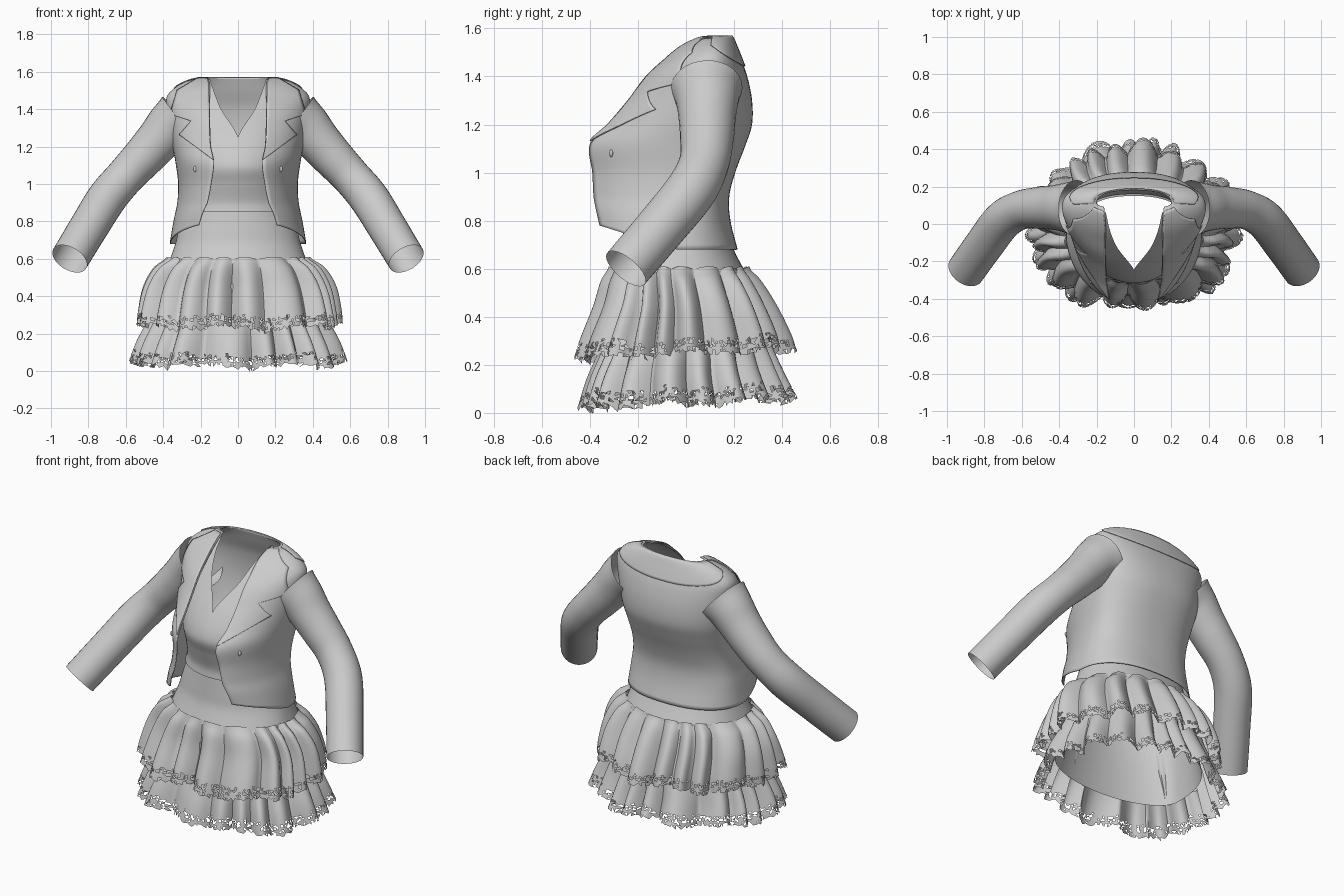
import bpy, bmesh, math, random
from mathutils import Vector

random.seed(4)
if "Cube" in bpy.data.objects:
    bpy.data.objects.remove(bpy.data.objects["Cube"], do_unlink=True)

cloth = bpy.data.materials.new("light_grey_cloth")
cloth.use_nodes = True
GREY = (0.6, 0.6, 0.6, 1)
cloth.diffuse_color = GREY
cloth.node_tree.nodes["Principled BSDF"].inputs["Base Color"].default_value = GREY


def table(k, rows, smooth=True):
    """Interpolate the columns of rows (first column is the key)."""
    k = min(max(k, rows[0][0]), rows[-1][0])
    i = max(n for n in range(len(rows) - 1) if rows[n][0] <= k)
    a, b = rows[i], rows[i + 1]
    h = b[0] - a[0]
    f = (k - a[0]) / h
    p, q = rows[max(i - 1, 0)], rows[min(i + 2, len(rows) - 1)]
    out = []
    for c in range(1, len(a)):
        line = a[c] + (b[c] - a[c]) * f
        if smooth:
            m0 = (b[c] - p[c]) / (b[0] - p[0]) * h
            m1 = (q[c] - a[c]) / (q[0] - a[0]) * h
            d = b[c] - a[c]
            line += f * (1 - f) * ((1 - f) * (m0 - d) - f * (m1 - d))
        out.append(line)
    return out


def span(a, b, n):
    return [a + (b - a) * i / n for i in range(n + 1)]


def sheet(name, rows, closed=False, thick=0, mirror=False, hole=None):
    """Skin a grid of points; hole(row) gives the chance of dropping a triangle."""
    bm = bmesh.new()
    grid = [[bm.verts.new(p) for p in row] for row in rows]
    n = len(grid[0])
    for i in range(len(grid) - 1):
        for j in range(n if closed else n - 1):
            k = (j + 1) % n
            a, b, c, d = grid[i][j], grid[i][k], grid[i + 1][k], grid[i + 1][j]
            if hole and hole(i):
                halves = [(a, b, c), (a, c, d)] if j % 2 else [(a, b, d), (b, c, d)]
                for tri in halves:
                    if random.random() > hole(i):
                        bm.faces.new(tri)
            else:
                bm.faces.new((a, b, c, d))
    bmesh.ops.remove_doubles(bm, verts=bm.verts, dist=0.0004)
    loose = [v for v in bm.verts if not v.link_faces]
    bmesh.ops.delete(bm, geom=loose, context='VERTS')
    me = bpy.data.meshes.new(name)
    bm.to_mesh(me)
    bm.free()
    ob = bpy.data.objects.new(name, me)
    bpy.context.collection.objects.link(ob)
    me.materials.append(cloth)
    if thick:
        ob.modifiers.new("thickness", 'SOLIDIFY').thickness = thick
    if mirror:
        ob.modifiers.new("mirror", 'MIRROR')
    bpy.ops.object.select_all(action='DESELECT')
    ob.select_set(True)
    bpy.context.view_layer.objects.active = ob
    bpy.ops.object.shade_smooth_by_angle(angle=math.radians(50))


def centre_y(z):
    return -0.04 + 0.15 * (z - 0.7) / 0.87


def body(z, t, rows, lift=0, out=0):
    """Point on a torso shell; t is 0 at the front, pi at the back."""
    w, front, back, gap = table(z, rows)
    cy = centre_y(z)
    t0 = math.asin(min(max(gap, 0) / w, 0.95))
    s, c = math.sin(t), math.cos(t)
    if c > 0:
        x, y = w * s, cy - (cy - front) / math.cos(t0) * c
        z += lift * min(1, max(0, (0.9 - z) / 0.22)) * c / math.cos(t0)
    else:
        x = w * math.copysign(abs(s) ** 0.85, s)
        y = cy + (back - cy) * abs(c) ** 0.85
    d = Vector((x, y - cy, 0)).normalized() * out
    return Vector((x + d.x, y + d.y, z + out * 0.5))


def shell(name, rows, lift=0, thick=0, nz=44, nt=72):
    grid = []
    for z in span(rows[0][0], rows[-1][0], nz):
        w, _, _, gap = table(z, rows)
        t0 = math.asin(min(max(gap, 0) / w, 0.95))
        grid.append([body(z, t, rows, lift) for t in span(t0, 2 * math.pi - t0, nt)])
    sheet(name, grid, thick=thick)


# Jacket body: height, half width, front, back, half opening
JACKET = [(.68, .365, -.36, .215, .21), (.8, .345, -.375, .185, .19),
          (.9, .325, -.385, .18, .165), (1, .32, -.39, .205, .145),
          (1.12, .335, -.4, .25, .13), (1.2, .35, -.32, .275, .145),
          (1.3, .365, -.235, .275, .15), (1.4, .38, -.16, .255, .15),
          (1.47, .38, -.085, .23, .15), (1.52, .33, -.025, .21, .15),
          (1.555, .26, .04, .195, .155), (1.57, .2, .09, .185, .16)]
shell("jacket_body", JACKET, lift=0.1, thick=0.005)

# Notched lapels lying on the jacket fronts
LAPEL = [(1.13, .135), (1.26, .31), (1.33, .25), (1.335, .25), (1.37, .36), (1.5, .32), (1.57, .2)]
lapel = []
for z in span(1.13, 1.565, 87):
    w, _, _, gap = table(z, JACKET)
    edge = max(gap, min(table(z, LAPEL, False)[0], 0.98 * w))
    lapel.append([body(z, math.asin(x / w), JACKET, out=0.007) for x in span(gap, edge, 12)])
sheet("lapel", lapel, thick=0.005, mirror=True)

# Collar across the back of the neck, dipping in the middle
collar = []
for f in span(0, 1, 10):
    collar.append([body((1.53 + 0.09 * math.cos(t)) * (1 - f) + 1.568 * f, t, JACKET, out=0.006)
                   for t in span(math.pi / 2, 1.5 * math.pi, 40)])
sheet("back_collar", collar, thick=0.005)

# Sleeves: position along arm, centre, radius
ARM = [(0, .31, .085, 1.35, .15), (1, .365, .088, 1.305, .132), (2, .425, .088, 1.235, .12),
       (3, .505, .087, 1.145, .112), (4, .603, .075, 1.04, .104), (5, .7, .02, .925, .106),
       (6, .8, -.11, .765, .104), (7, .9, -.25, .6, .102)]
sleeve = []
for k in span(0, 7, 42):
    x, y, z, r = table(k, ARM)
    ahead, behind = table(k + 0.1, ARM), table(k - 0.1, ARM)
    d = (Vector(ahead[:3]) - Vector(behind[:3])).normalized()
    u = Vector((0, 1, 0))
    u = (u - d * u.dot(d)).normalized()
    v = d.cross(u)
    sleeve.append([Vector((x, y, z)) + r * (u * math.cos(a) + v * math.sin(a))
                   for a in span(0, 2 * math.pi, 32)[:-1]])
sheet("sleeve", sleeve, closed=True, mirror=True)

# Buttons on the jacket fronts
for side, name in ((1, "left_button"), (-1, "right_button")):
    p = body(1.08, math.asin(0.23 / 0.33), JACKET)
    bpy.ops.mesh.primitive_uv_sphere_add(segments=12, ring_count=8, radius=0.013,
                                         location=(side * p.x, p.y, p.z))
    button = bpy.context.object
    button.name = name
    button.scale = (0.8, 0.6, 1.2)
    button.data.materials.append(cloth)
    bpy.ops.object.shade_smooth()

# V-neck top, waistband and skirt lining
shell("v_neck_top", [(.85, .3, -.265, .165, 0), (.9, .29, -.262, .16, 0), (1, .295, -.29, .185, 0),
                     (1.1, .315, -.315, .23, 0), (1.25, .34, -.245, .25, 0), (1.4, .355, -.125, .235, .09),
                     (1.5, .32, -.03, .2, .13), (1.56, .22, .06, .18, .15)])
shell("waistband", [(.58, .37, -.31, .25, 0), (.68, .335, -.272, .198, 0),
                    (.75, .318, -.262, .172, 0), (.86, .285, -.25, .15, 0)], nz=16)
shell("skirt_lining", [(.17, .43, -.335, .32, 0), (.4, .39, -.305, .275, 0),
                       (.6, .36, -.3, .245, 0)], nz=16)


def ruffle(name, rows, seed, n=260):
    """Gathered skirt tier with puffed folds and a ragged lace hem."""
    low, high = rows[0][0], rows[-1][0]
    levels = [low + 0.013 * i for i in range(7)] + span(low + 0.1, high, 16)
    grid = []
    for i, z in enumerate(levels):
        rx, ry, cy, amp = table(z, rows)
        hang = (high - z) / (high - low)
        ring = []
        for a in span(0, 2 * math.pi, n)[:-1]:
            phase = 20 * a + 1.8 * math.sin(3 * a + seed) + 1.1 * math.sin(5 * a + 2 * seed)
            puff = 2 * abs(math.sin(phase / 2)) - 1.2
            fold = amp * (puff + 0.35 * math.sin(9 * a + seed))
            # fuller at the front corners, slimmer at the back ones
            fold += hang * math.sin(2 * a) ** 2 * (-0.015 if a < math.pi else 0.045)
            dz = hang * (0.012 * math.sin(7 * a + seed) + 0.008 * puff + 0.018 * math.sin(a))
            dz += (1 - hang) * 0.006 * puff
            if i == 0:
                dz += random.uniform(-0.01, 0.008)
            ring.append(((rx + fold) * math.cos(a), cy + (ry + fold) * math.sin(a), z + dz))
        grid.append(ring)
    chance = {0: 0.3, 1: 0.1, 2: 0.35, 3: 0.35, 4: 0.12}
    sheet(name, grid, closed=True, hole=lambda i: chance.get(i, 0))


# Two skirt tiers: height, half width, half depth, centre, fold depth
ruffle("upper_skirt_tier", [(.245, .52, .428, -.005, .036), (.32, .515, .405, -.005, .034),
                            (.45, .49, .35, -.01, .03), (.55, .44, .312, -.025, .02),
                            (.59, .39, .29, -.03, .01), (.605, .375, .285, -.03, .008)], 1.0)
ruffle("lower_skirt_tier", [(.04, .55, .428, .01, .036), (.15, .515, .388, 0, .03),
                            (.27, .465, .345, 0, .018), (.36, .43, .32, -.005, .01),
                            (.46, .41, .305, -.01, .005)], 2.6)
